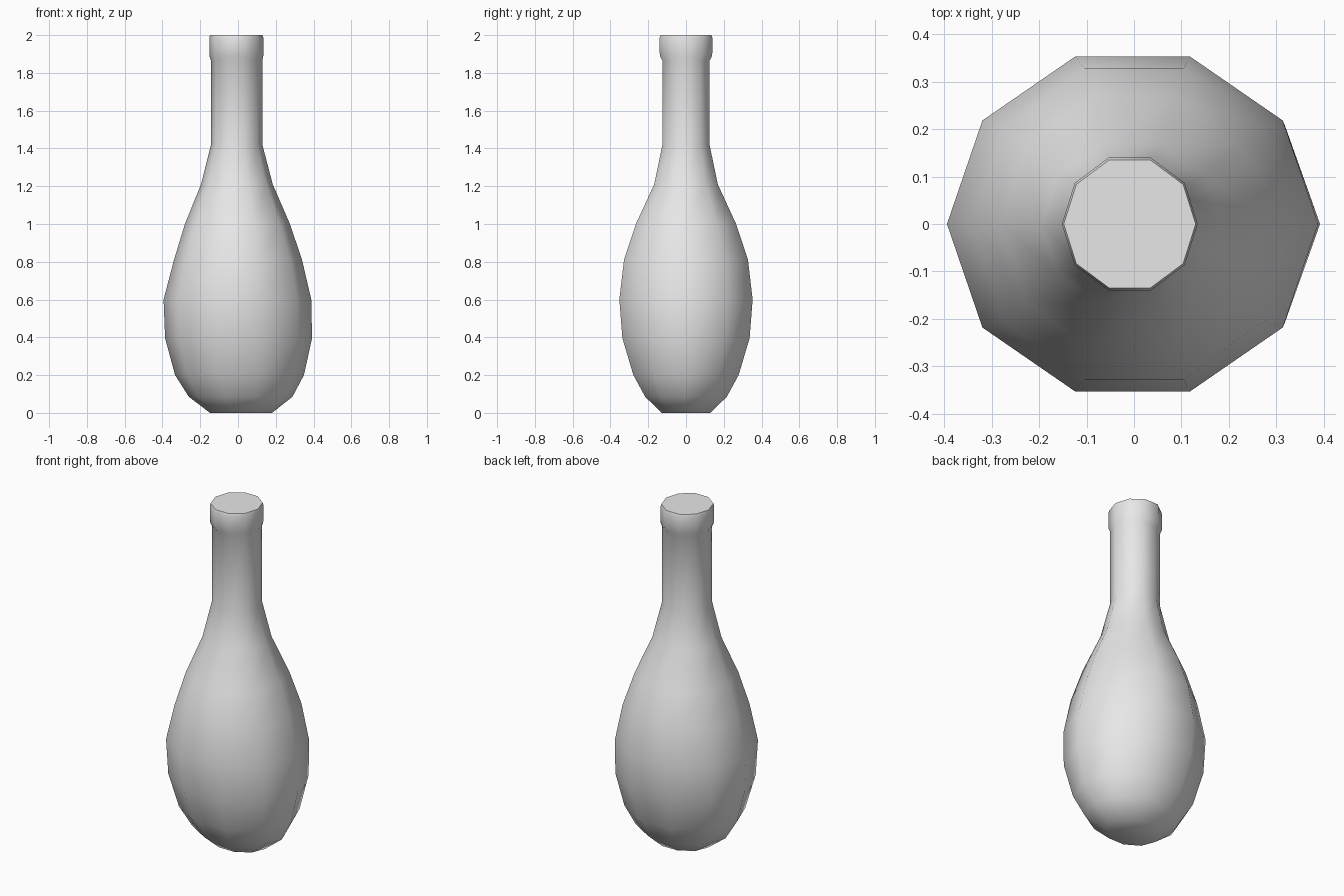
import bpy, bmesh, math

cube = bpy.data.objects.get("Cube")
if cube:
    bpy.data.objects.remove(cube, do_unlink=True)

SIDES = 10

# Rings from base to lip: height, centre x, radius in x, radius in y
RINGS = [
    (0.00, 0.016, 0.164, 0.135),
    (0.085, 0.014, 0.274, 0.227),
    (0.20, 0.008, 0.341, 0.293),
    (0.395, 0.003, 0.389, 0.354),
    (0.60, -0.003, 0.391, 0.371),
    (0.81, 0.0, 0.339, 0.345),
    (1.00, -0.003, 0.278, 0.279),
    (1.21, -0.006, 0.190, 0.177),
    (1.42, -0.007, 0.136, 0.131),
    (1.865, -0.007, 0.136, 0.131),
    (1.89, -0.009, 0.143, 0.146),
    (1.985, -0.009, 0.143, 0.147),
    (2.00, -0.009, 0.139, 0.142),
]

# Plain grey surface
grey = bpy.data.materials.new("light grey")
grey.use_nodes = True
colour = (0.8, 0.8, 0.8, 1.0)
grey.diffuse_color = colour
grey.node_tree.nodes["Principled BSDF"].inputs["Base Color"].default_value = colour


def add_ring(bm, z, cx, rx, ry):
    angles = [math.tau * i / SIDES for i in range(SIDES)]
    return [bm.verts.new((cx + rx * math.cos(a), ry * math.sin(a), z)) for a in angles]


# Bottle: stacked rings bridged into a closed body
bm = bmesh.new()
rings = [add_ring(bm, *ring) for ring in RINGS]
for low, high in zip(rings, rings[1:]):
    for i in range(SIDES):
        j = (i + 1) % SIDES
        bm.faces.new((low[i], low[j], high[j], high[i]))
bm.faces.new(rings[0][::-1])
bm.faces.new(rings[-1])
bmesh.ops.recalc_face_normals(bm, faces=bm.faces[:])

mesh = bpy.data.meshes.new("bottle")
bm.to_mesh(mesh)
bm.free()
mesh.materials.append(grey)
bottle = bpy.data.objects.new("bottle", mesh)
bpy.context.collection.objects.link(bottle)

# Smooth body with a crisp lip
bpy.ops.object.select_all(action="DESELECT")
bottle.select_set(True)
bpy.context.view_layer.objects.active = bottle
bpy.ops.object.shade_smooth_by_angle(angle=math.radians(60))
